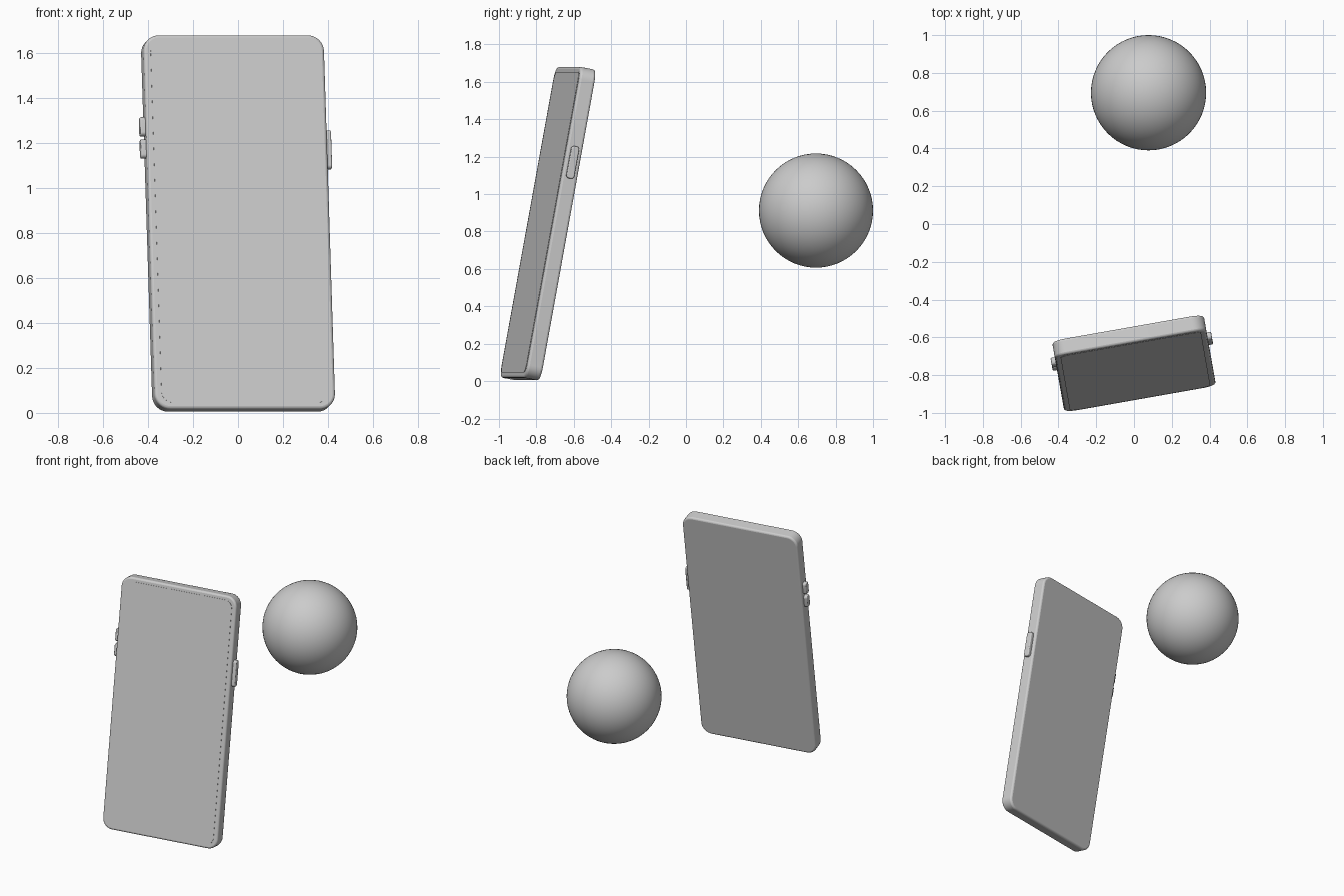
import bpy, bmesh, math
from mathutils import Matrix, Vector

if "Cube" in bpy.data.objects:
    bpy.data.objects.remove(bpy.data.objects["Cube"])

# placement of the leaning handset: local x = width, z = height, -y = screen side
POSE = (Matrix.Translation((0, -0.7375, 0.842))
        @ Matrix.Rotation(math.radians(10), 4, 'Z')
        @ Matrix.Rotation(math.radians(-10.4), 4, 'X'))
W, H, T = 0.815, 1.69, 0.085


def finish(name, bm, matrix, bevel=0.0, segments=3):
    bmesh.ops.recalc_face_normals(bm, faces=bm.faces)
    mesh = bpy.data.meshes.new(name)
    bm.to_mesh(mesh)
    bm.free()
    ob = bpy.data.objects.new(name, mesh)
    bpy.context.collection.objects.link(ob)
    ob.matrix_world = matrix
    if bevel:
        mod = ob.modifiers.new("edge_round", 'BEVEL')
        mod.width, mod.segments = bevel, segments
        mod.limit_method, mod.angle_limit = 'ANGLE', math.radians(50)
    bpy.ops.object.select_all(action='DESELECT')
    ob.select_set(True)
    bpy.context.view_layer.objects.active = ob
    bpy.ops.object.shade_smooth_by_angle(angle=math.radians(40))
    return ob


def rounded_slab(name, a, b, radius, depth, matrix, bevel=0.0):
    """Rounded rectangle a x b in local XZ, extruded along local y."""
    bm = bmesh.new()
    n, verts = 8, []
    for q, (sx, sz) in enumerate(((1, 1), (-1, 1), (-1, -1), (1, -1))):
        for i in range(n + 1):
            t = math.pi / 2 * (q + i / n)
            verts.append(bm.verts.new((sx * (a / 2 - radius) + radius * math.cos(t), -depth / 2,
                                       sz * (b / 2 - radius) + radius * math.sin(t))))
    face = bm.faces.new(verts)
    geo = bmesh.ops.extrude_face_region(bm, geom=[face], use_keep_orig=True)
    bmesh.ops.translate(bm, vec=(0, depth, 0),
                        verts=[g for g in geo["geom"] if isinstance(g, bmesh.types.BMVert)])
    return finish(name, bm, matrix, bevel)


# body and screen
rounded_slab("phone_body", W, H, 0.07, T, POSE, 0.012)
rounded_slab("screen", W - 0.06, H - 0.056, 0.05, 0.008,
             POSE @ Matrix.Translation((0, -T / 2 + 0.002, 0)))

# side buttons: one on the right, two on the left
for name, side, z, length in (("power_button", 1, 0.333, 0.175),
                              ("volume_up_button", -1, 0.437, 0.085),
                              ("volume_down_button", -1, 0.337, 0.085)):
    # capsule outline facing sideways
    turn = Matrix.Rotation(math.pi / 2, 4, 'Z')
    rounded_slab(name, 0.042, length, 0.016, 0.046,
                 POSE @ Matrix.Translation((side * W / 2, 0, z)) @ turn, 0.006)

# floating ball behind the phone
bm = bmesh.new()
bmesh.ops.create_uvsphere(bm, u_segments=64, v_segments=32, radius=0.305)
finish("ball", bm, Matrix.Translation((0.077, 0.695, 0.912)))
